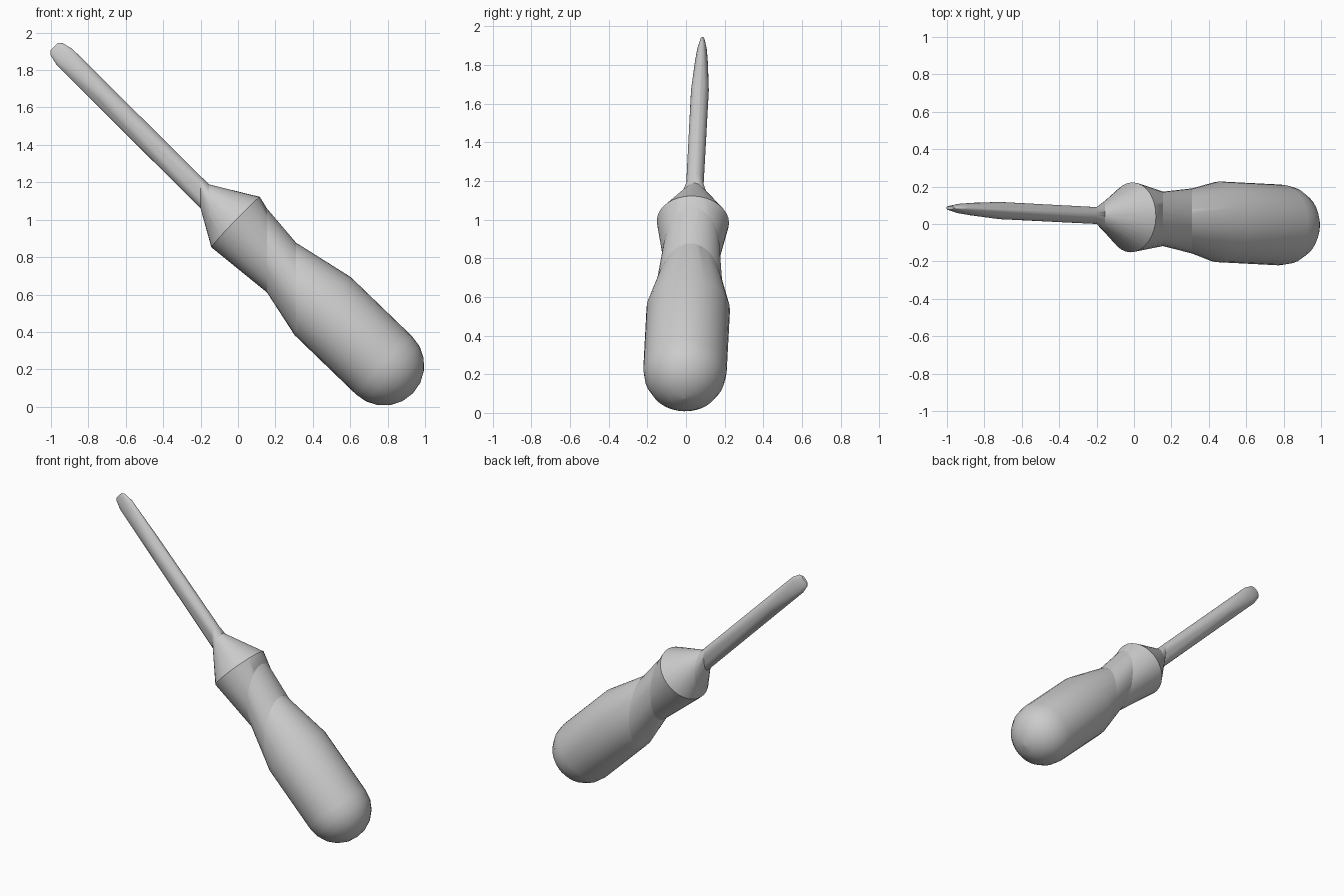
import bpy, bmesh, math
from mathutils import Vector

if "Cube" in bpy.data.objects:
    bpy.data.objects.remove(bpy.data.objects["Cube"])

# Tilted tool axis: origin, direction, in-plane width axis and thickness axis
O = Vector((0, 0.035, 0.975))
D = Vector((0.719, -0.037, -0.694)).normalized()
T = (Vector((0, 1, 0)) - D * D.y).normalized()
W = T.cross(D).normalized()
if W.z < 0:
    W = -W
SEG = 32


def loft(sections):
    """Elliptical sections (distance along axis, half width, half thickness)."""
    bm = bmesh.new()
    rings = []
    for t, a, b in sections:
        ring = []
        for i in range(SEG):
            ang = 2 * math.pi * i / SEG
            ring.append(bm.verts.new(O + D * t + W * a * math.cos(ang) + T * b * math.sin(ang)))
        rings.append(ring)
    for r0, r1 in zip(rings, rings[1:]):
        for i in range(SEG):
            j = (i + 1) % SEG
            bm.faces.new((r0[i], r0[j], r1[j], r1[i]))
    bm.faces.new(rings[0])
    bm.faces.new(rings[-1])
    return bm


def hull_part(name, sections, x0, x1):
    """Loft, keep the slab between two upright planes, wrap it in a convex skin."""
    bm = loft(sections)
    for x, side in ((x0, -1), (x1, 1)):
        bmesh.ops.bisect_plane(bm, geom=bm.verts[:] + bm.edges[:] + bm.faces[:],
                               plane_co=(x, 0, 0), plane_no=(side, 0, 0), clear_outer=True)
    pts = [v.co.copy() for v in bm.verts]
    bm.free()
    bm = bmesh.new()
    for p in pts:
        bm.verts.new(p)
    bmesh.ops.remove_doubles(bm, verts=bm.verts[:], dist=0.0005)
    bmesh.ops.convex_hull(bm, input=bm.verts[:])
    loose = [v for v in bm.verts if not v.link_faces]
    bmesh.ops.delete(bm, geom=loose, context='VERTS')
    bmesh.ops.dissolve_limit(bm, angle_limit=math.radians(1), verts=bm.verts[:], edges=bm.edges[:])
    bmesh.ops.recalc_face_normals(bm, faces=bm.faces[:])
    me = bpy.data.meshes.new(name)
    bm.to_mesh(me)
    bm.free()
    ob = bpy.data.objects.new(name, me)
    bpy.context.collection.objects.link(ob)
    bpy.ops.object.select_all(action='DESELECT')
    ob.select_set(True)
    bpy.context.view_layer.objects.active = ob
    bpy.ops.object.shade_smooth_by_angle(angle=math.radians(35))


# Round shaft flattening into the blade tip
blade = [(-1.368, 0.028, 0.009), (-1.352, 0.045, 0.014), (-1.29, 0.06, 0.026),
         (-1.2, 0.058, 0.034), (-1.0, 0.054, 0.046), (-0.6, 0.05, 0.046), (-0.2, 0.046, 0.045)]

# Grip profile: nose cone, collar, neck, body, domed end
profile = [(-0.25, 0.05), (-0.018, 0.187), (0.055, 0.168), (0.2, 0.145), (0.3, 0.145),
           (0.37, 0.155), (0.63, 0.216), (1.085, 0.216)]
for k in range(1, 6):
    a = math.radians(90 * k / 5.03)
    profile.append((1.085 + 0.216 * math.sin(a), 0.216 * math.cos(a)))
grip = [(t, r, r) for t, r in profile]
whole = blade[:-2] + [(-0.6, 0.05, 0.046), (-0.26, 0.046, 0.045)] + grip

hull_part("shaft", whole, -1.1, -0.2)
hull_part("ferrule", whole, -0.2, -0.155)
hull_part("collar", whole, -0.155, 0.155)
hull_part("neck", whole, 0.155, 0.31)
hull_part("handle", whole, 0.31, 1.1)
